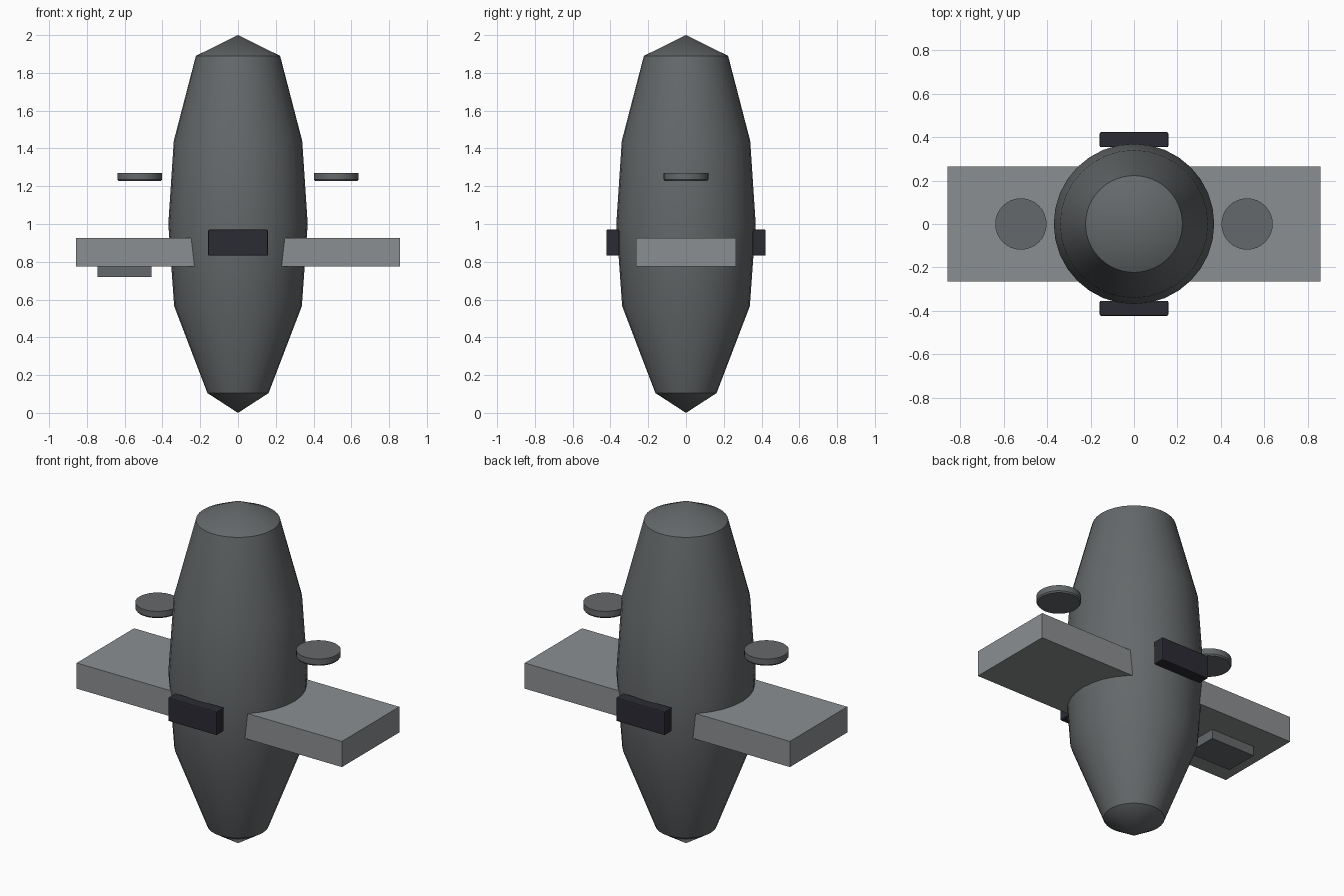
import bpy, bmesh, math
from mathutils import Matrix

if "Cube" in bpy.data.objects:
    bpy.data.objects.remove(bpy.data.objects["Cube"])


def material(name, rgb):
    m = bpy.data.materials.new(name)
    m.diffuse_color = (*rgb, 1)
    m.use_nodes = True
    m.node_tree.nodes["Principled BSDF"].inputs["Base Color"].default_value = m.diffuse_color
    return m


HULL_GREY = material("hull grey", (0.13, 0.14, 0.145))
WING_GREY = material("wing grey", (0.26, 0.275, 0.285))
BLACK = material("panel black", (0.024, 0.024, 0.034))


def finish(name, bm, mat, smooth=True):
    bmesh.ops.recalc_face_normals(bm, faces=bm.faces)
    me = bpy.data.meshes.new(name)
    bm.to_mesh(me)
    bm.free()
    me.materials.append(mat)
    ob = bpy.data.objects.new(name, me)
    bpy.context.collection.objects.link(ob)
    if smooth:
        bpy.ops.object.select_all(action='DESELECT')
        ob.select_set(True)
        bpy.context.view_layer.objects.active = ob
        bpy.ops.object.shade_smooth_by_angle(angle=math.radians(30))
    return ob


def box(name, lo, hi, mat, bevel=0):
    bm = bmesh.new()
    size = [b - a for a, b in zip(lo, hi)]
    mid = [(a + b) / 2 for a, b in zip(lo, hi)]
    bmesh.ops.create_cube(bm, size=1, matrix=Matrix.Translation(mid) @ Matrix.Diagonal((*size, 1)))
    if bevel:
        bmesh.ops.bevel(bm, geom=bm.edges[:], offset=bevel, segments=2, profile=0.5, affect='EDGES')
    return finish(name, bm, mat, smooth=False)


def lathe(name, profile, mat, centre=(0, 0), sides=32):
    """Spin (radius, height) points around z; radius 0 makes a pole."""
    bm = bmesh.new()
    rings = []
    for r, z in profile:
        n = sides if r > 0 else 1
        rings.append([bm.verts.new((centre[0] + r * math.cos(math.tau * i / sides),
                                    centre[1] + r * math.sin(math.tau * i / sides), z))
                      for i in range(n)])
    for a, b in zip(rings, rings[1:]):
        for i in range(sides):
            j = (i + 1) % sides
            quad = [a[i % len(a)], a[j % len(a)], b[j % len(b)], b[i % len(b)]]
            bm.faces.new(list(dict.fromkeys(quad)))
    # flat caps on open ends
    for ring in (rings[0], rings[-1]):
        if len(ring) > 1:
            bm.faces.new(ring)
    return finish(name, bm, mat)


# spindle-shaped hull with pointed ends
lathe("hull", [(0, 0), (0.162, 0.105), (0.338, 0.565), (0.369, 1.0),
               (0.34, 1.44), (0.223, 1.89), (0, 2.0)], HULL_GREY)

# slab wings, buried in the hull at their roots
for side, s in (("left", -1), ("right", 1)):
    x0, x1 = sorted((s * 0.15, s * 0.857))
    box(side + "_wing", (x0, -0.265, 0.775), (x1, 0.265, 0.925), WING_GREY)
    # floating discs above the wings
    lathe(side + "_disc", [(0.112, 1.228), (0.118, 1.236), (0.118, 1.27)],
          HULL_GREY, centre=(s * 0.52, 0))

# pad under the left wing
box("underwing_pad", (-0.743, -0.1, 0.72), (-0.457, 0.1, 0.78), HULL_GREY)

# dark panels on the front and back of the hull
for name, s in (("front_panel", -1), ("back_panel", 1)):
    y0, y1 = sorted((s * 0.353, s * 0.422))
    box(name, (-0.158, y0, 0.832), (0.158, y1, 0.97), BLACK, bevel=0.006)
